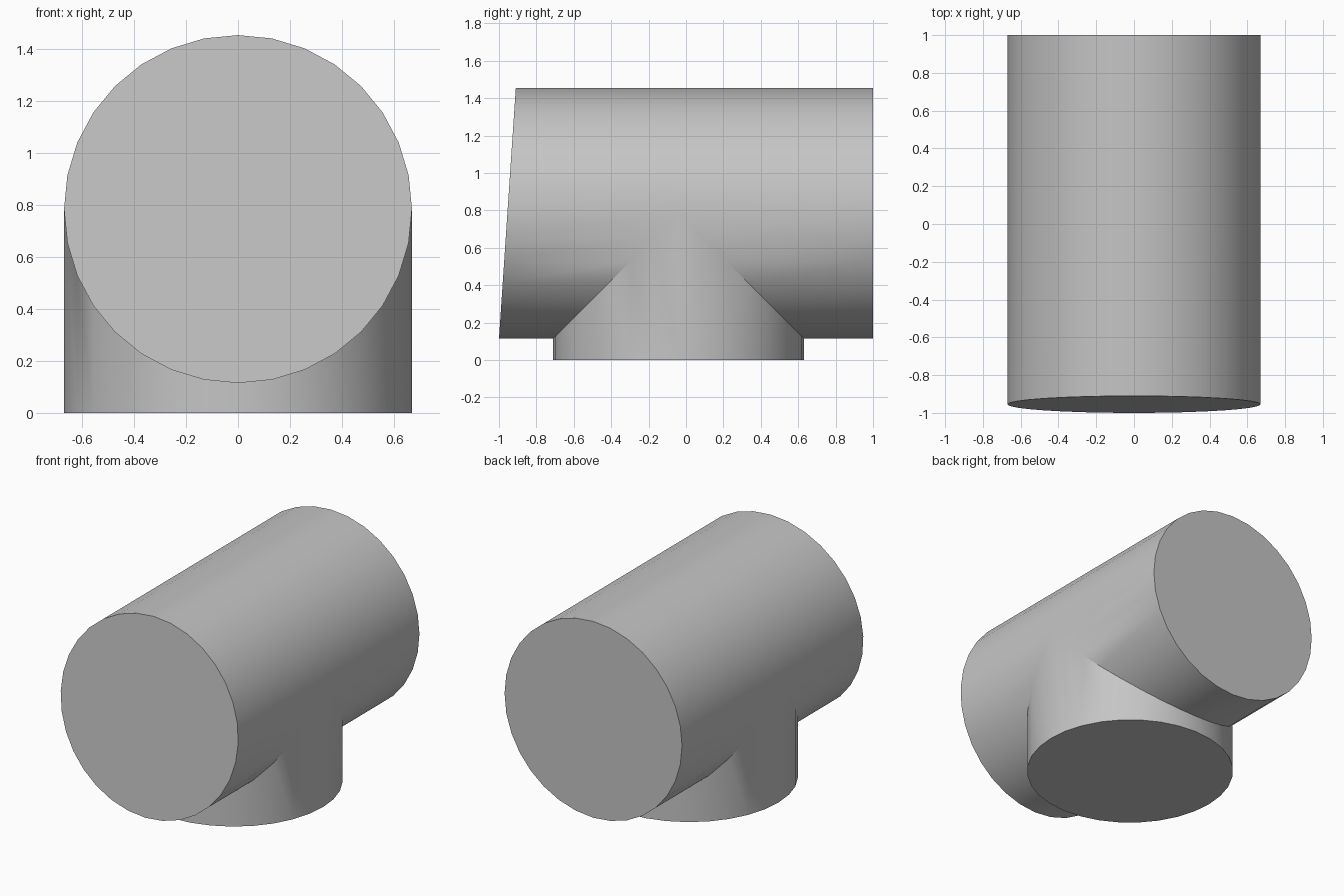
import bpy
import bmesh
import math

if "Cube" in bpy.data.objects:
    bpy.data.objects.remove(bpy.data.objects["Cube"], do_unlink=True)

SIDES, R = 32, 0.67
AXIS_Z, BRANCH_Y = 0.785, -0.04
BACK_Y, SLANT_MID, SLANT = 1.0, -0.955, 0.045

grey = bpy.data.materials.new("plain grey")
grey.use_nodes = True
colour = (0.56, 0.56, 0.56, 1)
grey.diffuse_color = colour
grey.node_tree.nodes["Principled BSDF"].inputs["Base Color"].default_value = colour

bm = bmesh.new()


def ring(place):
    """Ring of vertices, placed by a function of cosine and sine."""
    angles = [math.tau * i / SIDES for i in range(SIDES)]
    return [bm.verts.new(place(math.cos(a) * R, math.sin(a) * R)) for a in angles]


def skin(a, b):
    for i in range(SIDES):
        j = (i + 1) % SIDES
        bm.faces.new((a[i], a[j], b[j], b[i]))


# Main pipe: slanted front end, square back end, lower half mitred to the branch
front = ring(lambda c, s: (c, SLANT_MID + SLANT * s / R, AXIS_Z + s))
front_seam = ring(lambda c, s: (c, BRANCH_Y + min(0, s), AXIS_Z + s))
back_seam = ring(lambda c, s: (c, BRANCH_Y - min(0, s), AXIS_Z + s))
back = ring(lambda c, s: (c, BACK_Y, AXIS_Z + s))
skin(front, front_seam)
skin(back_seam, back)

# Vertical branch, meeting the pipe along the mitre
branch_top = ring(lambda c, s: (c, BRANCH_Y + s, AXIS_Z - abs(s)))
branch_foot = ring(lambda c, s: (c, BRANCH_Y + s, 0))
skin(branch_top, branch_foot)

# End caps
for rim in (front, back, branch_foot):
    bm.faces.new(rim)

bmesh.ops.remove_doubles(bm, verts=bm.verts[:], dist=0.0001)
bmesh.ops.recalc_face_normals(bm, faces=bm.faces[:])

mesh = bpy.data.meshes.new("tee_pipe")
bm.to_mesh(mesh)
bm.free()
mesh.materials.append(grey)
tee = bpy.data.objects.new("tee_pipe", mesh)
bpy.context.collection.objects.link(tee)

bpy.ops.object.select_all(action="DESELECT")
tee.select_set(True)
bpy.context.view_layer.objects.active = tee
bpy.ops.object.shade_smooth_by_angle(angle=math.radians(30))
